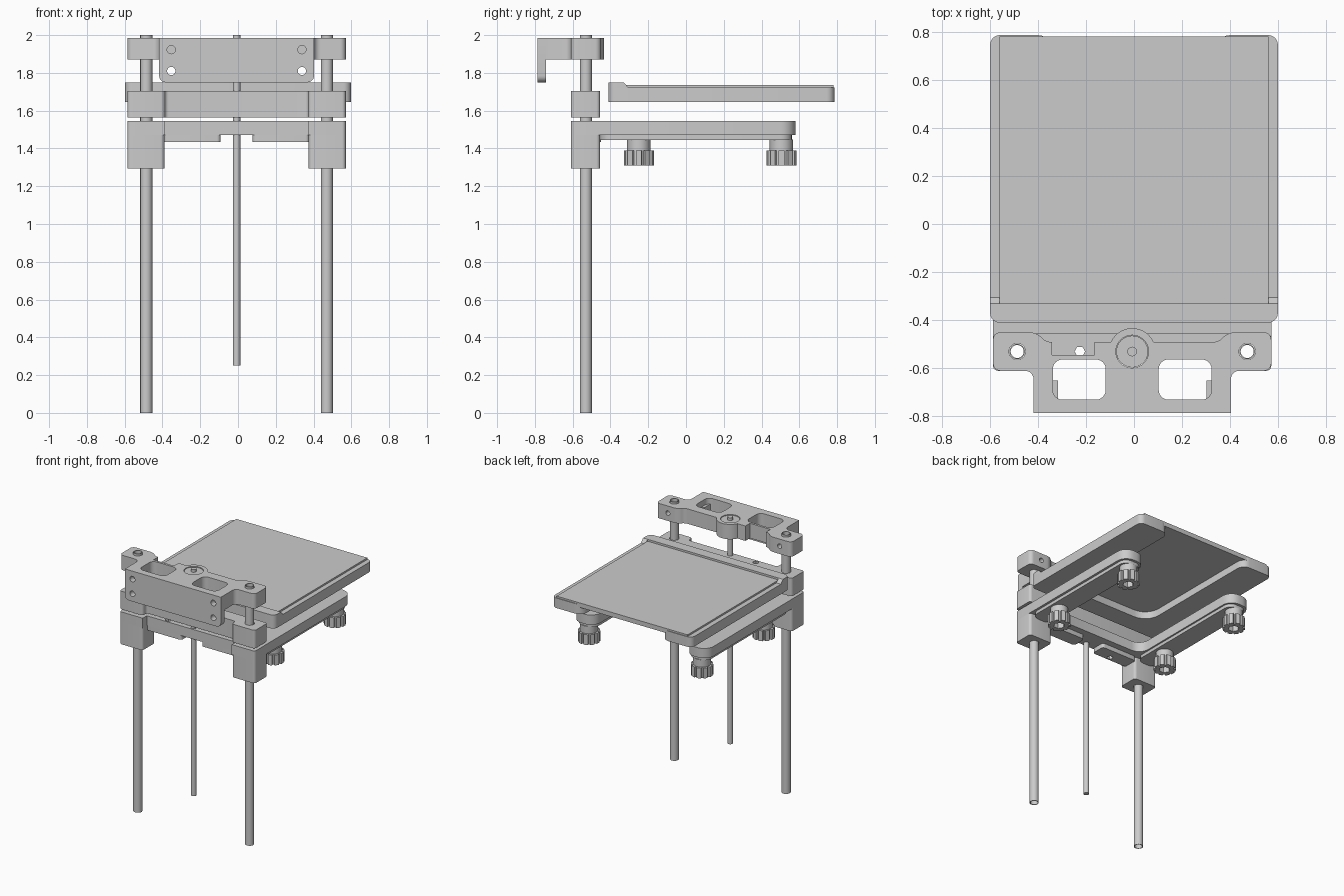
import bpy, bmesh
from math import sin, cos, pi, radians
from mathutils import Matrix

cube = bpy.data.objects.get("Cube")
if cube:
    bpy.data.objects.remove(cube, do_unlink=True)

grey = bpy.data.materials.new("light grey")
grey.use_nodes = True
grey.diffuse_color = (0.6, 0.6, 0.6, 1)
grey.node_tree.nodes["Principled BSDF"].inputs["Base Color"].default_value = (0.6, 0.6, 0.6, 1)

C = -0.0075      # centre line of the brackets
ROD_Y = -0.53    # line of the rods
ROD_X = 0.478
parts = []


def rounded(points, steps=6):
    """Outline from (x, y, radius) corners."""
    out = []
    for i, (x, y, r) in enumerate(points):
        if not r:
            out.append((x, y))
            continue
        ends = []
        for qx, qy, _ in (points[i - 1], points[(i + 1) % len(points)]):
            d = ((qx - x) ** 2 + (qy - y) ** 2) ** 0.5
            ends.append((x + (qx - x) * r / d, y + (qy - y) * r / d))
        (ax, ay), (bx, by) = ends
        for k in range(steps + 1):
            t = pi / 2 * k / steps
            out.append((ax + bx - x + (x - bx) * cos(t) + (x - ax) * sin(t),
                        ay + by - y + (y - by) * cos(t) + (y - ay) * sin(t)))
    return out


def rect(x0, x1, y0, y1, r=0.0):
    return rounded([(x0, y0, r), (x1, y0, r), (x1, y1, r), (x0, y1, r)])


def circle(x, y, r, n=32):
    return [(x + r * cos(2 * pi * k / n), y + r * sin(2 * pi * k / n)) for k in range(n)]


def mirrored(half, centre=C):
    """Closed outline from its right half, listed front to back."""
    return ([(centre + x, y, r) for x, y, r in half]
            + [(centre - x, y, r) for x, y, r in reversed(half)])


def prism(name, loops, lo, hi, axis="z"):
    """Extrude an outline (first loop) with holes (other loops)."""
    curve = bpy.data.curves.new(name, "CURVE")
    curve.dimensions = "2D"
    curve.fill_mode = "BOTH"
    curve.extrude = (hi - lo) / 2
    for loop in loops:
        spline = curve.splines.new("POLY")
        spline.points.add(len(loop) - 1)
        for point, (x, y) in zip(spline.points, loop):
            point.co = (x, y, 0, 1)
        spline.use_cyclic_u = True
    temp = bpy.data.objects.new(name, curve)
    bpy.context.collection.objects.link(temp)
    graph = bpy.context.evaluated_depsgraph_get()
    mesh = bpy.data.meshes.new_from_object(temp.evaluated_get(graph))
    bpy.data.objects.remove(temp, do_unlink=True)
    bpy.data.curves.remove(curve)
    for v in mesh.vertices:
        x, y, w = v.co.x, v.co.y, v.co.z + (lo + hi) / 2
        v.co = {"z": (x, y, w), "y": (x, w, y), "x": (w, x, y)}[axis]
    bm = bmesh.new()
    bm.from_mesh(mesh)
    bmesh.ops.remove_doubles(bm, verts=bm.verts, dist=0.0001)
    bmesh.ops.recalc_face_normals(bm, faces=bm.faces)
    bm.to_mesh(mesh)
    bm.free()
    mesh.name = name
    mesh.materials.clear()
    mesh.materials.append(grey)
    obj = bpy.data.objects.new(name, mesh)
    bpy.context.collection.objects.link(obj)
    parts.append(obj)
    return obj


def drill(target, x, y, z, r, depth):
    """Cut a round hole along y."""
    bm = bmesh.new()
    turn = Matrix.Translation((x, y, z)) @ Matrix.Rotation(pi / 2, 4, "X")
    bmesh.ops.create_cone(bm, cap_ends=True, segments=20, radius1=r, radius2=r,
                          depth=depth, matrix=turn)
    mesh = bpy.data.meshes.new("drill")
    bm.to_mesh(mesh)
    bm.free()
    cutter = bpy.data.objects.new("drill", mesh)
    cutter.hide_render = True
    bpy.context.collection.objects.link(cutter)
    mod = target.modifiers.new("hole", "BOOLEAN")
    mod.operation, mod.solver, mod.object = "DIFFERENCE", "EXACT", cutter
    graph = bpy.context.evaluated_depsgraph_get()
    target.data = bpy.data.meshes.new_from_object(target.evaluated_get(graph))
    target.modifiers.clear()
    bpy.data.objects.remove(cutter, do_unlink=True)


# Guide rods and lead screw
for side, s in (("left", 1), ("right", -1)):
    x = C + s * ROD_X
    prism(side + "_guide_rod", [circle(x, ROD_Y, 0.032), circle(x, ROD_Y, 0.027)], 0, 2)
prism("lead_screw", [circle(C, ROD_Y, 0.02)], 0.25, 2)

# Top bracket: end blocks, bearing boss, rear notch and two pockets
boss = [(0.097 * cos(radians(a)), ROD_Y + 0.097 * sin(radians(a)), 0) for a in range(24, 90, 6)]
half = [(0.41, -0.74, 0), (0.41, -0.61, 0.035), (0.578, -0.61, 0.03), (0.578, -0.45, 0.03),
        (0.395, -0.45, 0.03), (0.36, -0.49, 0.02)] + boss
outline = mirrored(half)
notch = [(-0.165, -0.49, 0), (-0.165, -0.545, 0), (-0.34, -0.545, 0), (-0.34, -0.49, 0)]
cut = len(outline) - 6
outline[cut:cut] = notch
pockets = [rect(C + s * 0.22 - 0.11, C + s * 0.22 + 0.11, -0.73, -0.563, 0.04) for s in (-1, 1)]
sockets = [circle(C + s * ROD_X, ROD_Y, 0.034) for s in (-1, 1)]
top = prism("top_bracket", [rounded(outline), circle(C, ROD_Y, 0.068)] + pockets + sockets,
            1.87, 1.985)
for s in (-1, 1):
    drill(top, C + s * ROD_X, -0.46, 1.93, 0.018, 0.06)
    x = C + s * 0.319
    prism("pocket_screw_boss", [rect(x - 0.011, x + 0.011, -0.73, -0.65)], 1.87, 1.94)
prism("screw_bearing", [circle(C, ROD_Y, 0.066)], 1.88, 1.98)

# Mounting plate on the front of the top bracket
plate = [(C - 0.41, 1.985, 0), (C - 0.41, 1.75, 0.035), (C + 0.41, 1.75, 0.035), (C + 0.41, 1.985, 0)]
holes = [circle(C + s * 0.346, z, 0.022, 20) for s in (-1, 1) for z in (1.81, 1.923)]
prism("mounting_plate", [rounded(plate)] + holes, -0.785, -0.74, "y")

# Sliding carriage
bolt = circle(-0.225, ROD_Y, 0.022, 6)
half = [(0.38, -0.56, 0.02), (0.38, -0.61, 0.02), (0.578, -0.61, 0.02), (0.578, -0.455, 0.02)]
prism("carriage", [rounded(mirrored(half)), bolt] + sockets, 1.565, 1.705)

# Fork-shaped bed support with its sleeves, ribs and knobs
half = [(0.38, -0.56, 0), (0.38, -0.61, 0), (0.578, -0.61, 0.02), (0.578, 0.58, 0.08),
        (0.388, 0.58, 0.08), (0.388, -0.40, 0.08)]
prism("support_fork", [rounded(mirrored(half)), bolt] + sockets, 1.47, 1.545)
for side, s in (("left", 1), ("right", -1)):
    x = C + s * 0.48
    prism(side + "_sleeve", [rect(x - 0.098, x + 0.098, -0.61, -0.455, 0.02),
                             circle(C + s * ROD_X, ROD_Y, 0.034)], 1.295, 1.47)
    prism(side + "_arm_rib", [rect(x - 0.08, x + 0.08, -0.455, 0.56, 0.06)], 1.445, 1.47)
    x = C + s * 0.235
    prism(side + "_crossbar_rib", [rect(x - 0.15, x + 0.15, -0.56, -0.45, 0.02)]
          + ([bolt] if s < 0 else []), 1.435, 1.47)
    # Lobed levelling knobs with a hexagonal socket
    for end, y in (("front", -0.25), ("rear", 0.505)):
        x = C + s * 0.483
        lobes = []
        for k in range(10):
            for r, a in ((0.066, -14), (0.08, -11), (0.08, 11), (0.066, 14)):
                t = radians(36 * k + a)
                lobes.append((x + r * cos(t), y + r * sin(t)))
        prism(f"{side}_{end}_knob", [lobes, circle(x, y, 0.04, 6)], 1.31, 1.39)
        prism(f"{side}_{end}_knob_hub", [circle(x, y, 0.062)], 1.385, 1.447)

# Bed: open-backed carrier, print plate and raised front lip
half = [(0.598, -0.41, 0.04), (0.598, 0.785, 0.04), (0.34, 0.785, 0.06), (0.34, -0.26, 0.12)]
prism("bed_carrier", [rounded(mirrored(half, 0))], 1.645, 1.722)
prism("bed_plate", [rect(-0.56, 0.56, -0.33, 0.78)], 1.70, 1.735)
lip = [(-0.598, -0.33, 0), (-0.598, -0.41, 0.04), (0.598, -0.41, 0.04), (0.598, -0.33, 0)]
prism("bed_front_lip", [rounded(lip)], 1.722, 1.75)
for s in (-1, 1):
    prism("lip_ramp", [[(-0.33, 1.722), (-0.33, 1.75), (-0.305, 1.722)]],
          s * 0.579 - 0.019, s * 0.579 + 0.019, "x")

# Smooth the curved walls and keep edges crisp
bpy.ops.object.select_all(action="DESELECT")
for obj in parts:
    obj.select_set(True)
bpy.context.view_layer.objects.active = parts[0]
bpy.ops.object.shade_smooth_by_angle(angle=radians(30))
